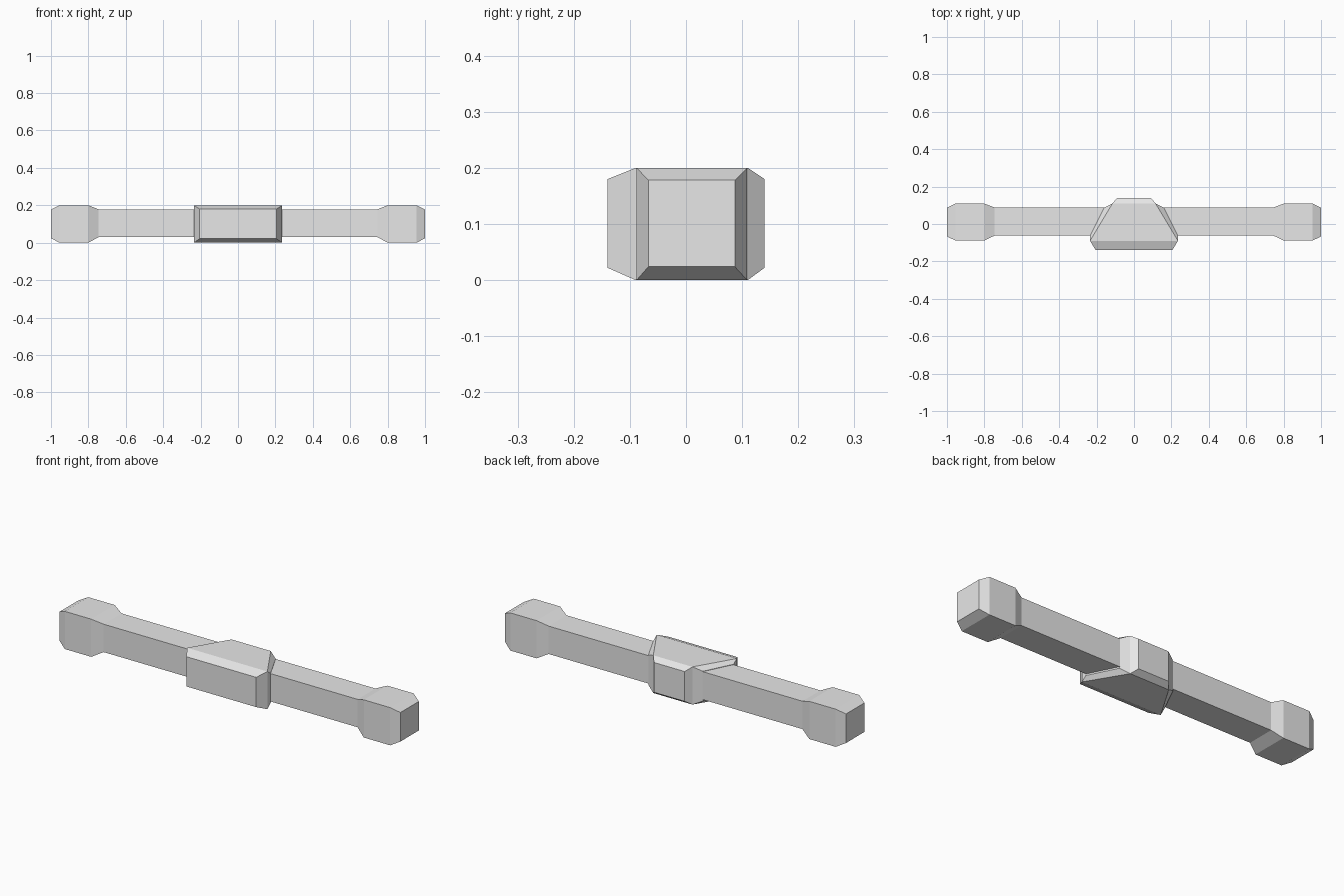
import bpy

default = bpy.data.objects.get("Cube")
if default:
    bpy.data.objects.remove(default, do_unlink=True)

grey = bpy.data.materials.new("light grey")
grey.use_nodes = True
colour = (0.8, 0.8, 0.8, 1)
grey.diffuse_color = colour
grey.node_tree.nodes["Principled BSDF"].inputs["Base Color"].default_value = colour


def make_object(name, verts, faces):
    mesh = bpy.data.meshes.new(name)
    mesh.from_pydata(verts, [], faces)
    mesh.materials.append(grey)
    obj = bpy.data.objects.new(name, mesh)
    bpy.context.collection.objects.link(obj)
    return obj


def ring_faces(a, b):
    """Quads joining two four-sided loops of vertex indices."""
    return [(a[i], a[(i + 1) % 4], b[(i + 1) % 4], b[i]) for i in range(4)]


# Long square bar with flared, bevelled ends: (x, y min, y max, z min, z max)
half = [(0.745, -0.062, 0.088, 0.03, 0.178),
        (0.80, -0.088, 0.109, 0.0, 0.2),
        (0.955, -0.088, 0.109, 0.0, 0.2),
        (1.0, -0.067, 0.087, 0.024, 0.178)]
sections = [(-s[0], *s[1:]) for s in reversed(half)] + half
verts, faces = [], []
for x, y0, y1, z0, z1 in sections:
    verts += [(x, y0, z0), (x, y1, z0), (x, y1, z1), (x, y0, z1)]
for k in range(len(sections) - 1):
    a, b = 4 * k, 4 * k + 4
    faces += ring_faces(range(a, a + 4), range(b, b + 4))
last = len(verts) - 4
faces += [(3, 2, 1, 0), tuple(range(last, last + 4))]
make_object("crossbar", verts, faces)

# Tapered centre block, each upright side carrying a raised bevelled panel
plan = [(-0.235, -0.09), (0.235, -0.09), (0.115, 0.11), (-0.115, 0.11)]
panels = [((-0.205, -0.14), (0.205, -0.14)),
          ((0.235, -0.063), (0.16, 0.087)),
          ((0.09, 0.14), (-0.09, 0.14)),
          ((-0.16, 0.087), (-0.235, -0.063))]
low, high = 0.022, 0.18
verts = [(x, y, z) for z in (0.0, 0.2) for x, y in plan]
faces = [(3, 2, 1, 0), (4, 5, 6, 7)]
for i, (p, q) in enumerate(panels):
    j, n = (i + 1) % 4, len(verts)
    verts += [(*p, low), (*q, low), (*q, high), (*p, high)]
    panel = (n, n + 1, n + 2, n + 3)
    faces += ring_faces((i, j, j + 4, i + 4), panel) + [panel]
make_object("centre_block", verts, faces)
